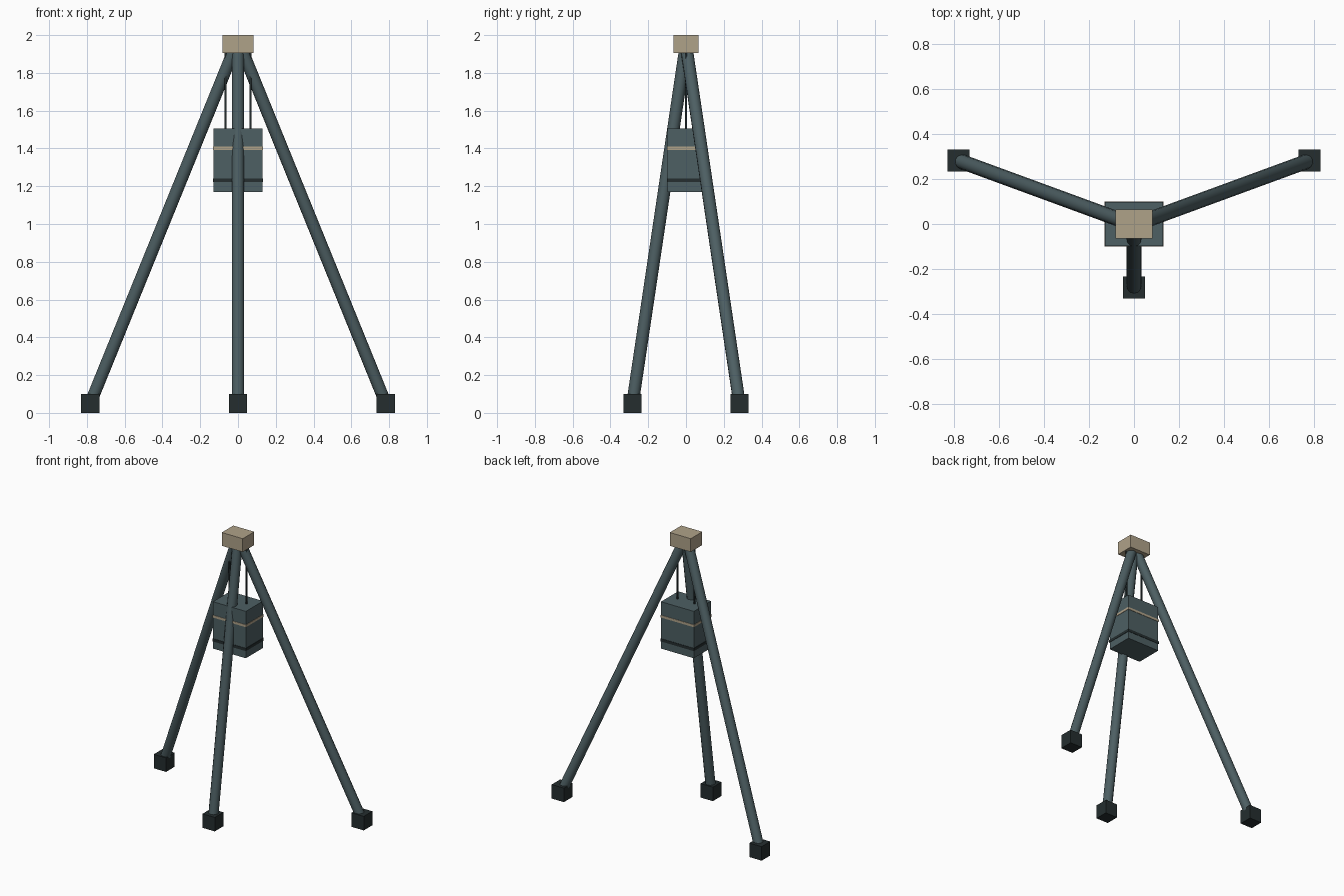
import bpy, bmesh, math
from mathutils import Vector

cube = bpy.data.objects.get("Cube")
if cube:
    bpy.data.objects.remove(cube, do_unlink=True)


def material(name, rgb):
    m = bpy.data.materials.new(name)
    m.use_nodes = True
    color = (*rgb, 1)
    m.diffuse_color = color
    bsdf = m.node_tree.nodes["Principled BSDF"]
    bsdf.inputs["Base Color"].default_value = color
    bsdf.inputs["Roughness"].default_value = 0.8
    return m


slate = material("slate grey", (0.075, 0.115, 0.125))
dark = material("dark grey", (0.018, 0.027, 0.028))
tan = material("tan", (0.43, 0.36, 0.25))


def finish(name, bm, mat):
    mesh = bpy.data.meshes.new(name)
    bm.to_mesh(mesh)
    bm.free()
    mesh.materials.append(mat)
    obj = bpy.data.objects.new(name, mesh)
    bpy.context.collection.objects.link(obj)
    return obj


def box(name, x, y, z_low, z_high, width, depth, mat):
    bm = bmesh.new()
    bmesh.ops.create_cube(bm, size=1)
    for v in bm.verts:
        v.co = (x + v.co.x * width, y + v.co.y * depth,
                z_low + (v.co.z + 0.5) * (z_high - z_low))
    return finish(name, bm, mat)


def rod(name, start, end, radius, sides, mat):
    start, end = Vector(start), Vector(end)
    axis = end - start
    bm = bmesh.new()
    bmesh.ops.create_cone(bm, cap_ends=True, segments=sides, radius1=radius,
                          radius2=radius, depth=axis.length)
    obj = finish(name, bm, mat)
    obj.location = (start + end) / 2
    obj.rotation_euler = axis.to_track_quat("Z", "Y").to_euler()
    bpy.ops.object.select_all(action="DESELECT")
    obj.select_set(True)
    bpy.context.view_layer.objects.active = obj
    bpy.ops.object.shade_smooth_by_angle(angle=math.radians(50))
    return obj


# Head block
box("head_block", 0, 0, 1.905, 2.0, 0.166, 0.13, tan)

# Three legs with square feet
for side, x, y in (("front", 0, -0.283), ("left", 0.782, 0.283), ("right", -0.782, 0.283)):
    rod(side + "_leg", (x * 0.013, 0, 1.95), (x, y, 0.05), 0.033, 12, slate)
    box(side + "_foot", x, y, 0, 0.1, 0.097, 0.097, dark)

# Hanging weight bag with two bands
box("weight_bag", 0, 0, 1.17, 1.505, 0.26, 0.194, slate)
box("tan_band", 0, 0, 1.393, 1.41, 0.265, 0.199, tan)
box("dark_band", 0, 0, 1.222, 1.242, 0.265, 0.199, dark)

# Straps holding the bag
for side, x in (("left", 0.066), ("right", -0.066)):
    rod(side + "_strap", (x, 0, 1.49), (x, 0, 1.92), 0.006, 8, dark)
